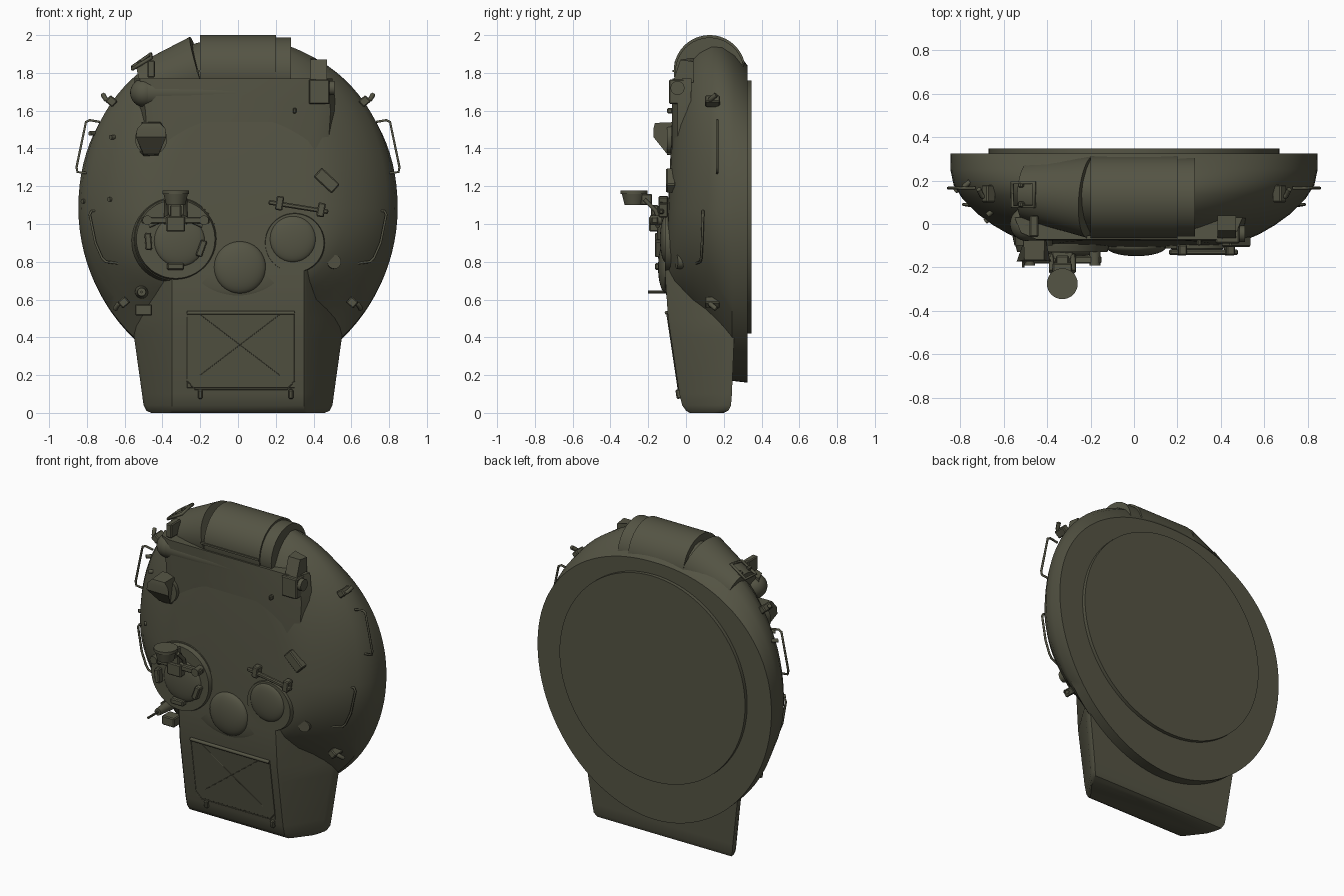
import bpy, bmesh, math
from mathutils import Matrix, Vector, Euler

cube = bpy.data.objects.get("Cube")
if cube:
    bpy.data.objects.remove(cube, do_unlink=True)

OLIVE = (0.09, 0.089, 0.058, 1)
mat = bpy.data.materials.new("olive paint")
mat.use_nodes = True
mat.diffuse_color = OLIVE
mat.node_tree.nodes["Principled BSDF"].inputs["Base Color"].default_value = OLIVE
meshes = []


def finish(name, bm, matrix=None):
    if matrix:
        bmesh.ops.transform(bm, matrix=matrix, verts=bm.verts)
    bmesh.ops.recalc_face_normals(bm, faces=bm.faces)
    me = bpy.data.meshes.new(name)
    bm.to_mesh(me)
    bm.free()
    me.materials.append(mat)
    ob = bpy.data.objects.new(name, me)
    bpy.context.collection.objects.link(ob)
    meshes.append(ob)
    return ob


def loft(name, rings):
    bm = bmesh.new()
    loops = [[bm.verts.new(p) for p in ring] for ring in rings]
    n = len(loops[0])
    for a, b in zip(loops, loops[1:]):
        for i in range(n):
            j = (i + 1) % n
            bm.faces.new((a[i], a[j], b[j], b[i]))
    bm.faces.new(loops[0])
    bm.faces.new(loops[-1])
    return finish(name, bm)


def box(name, loc, size, rot=(0, 0, 0), bevel=0.006):
    bm = bmesh.new()
    bmesh.ops.create_cube(bm, size=1, matrix=Matrix.Diagonal((*size, 1)))
    if bevel:
        bmesh.ops.bevel(bm, geom=bm.edges[:], offset=bevel, segments=1, affect='EDGES')
    return finish(name, bm, Matrix.Translation(loc) @ Euler(rot).to_matrix().to_4x4())


def cyl(name, start, end, r1, r2=None, sides=32):
    a, b = Vector(start), Vector(end)
    bm = bmesh.new()
    bmesh.ops.create_cone(bm, cap_ends=True, segments=sides, radius1=r1,
                          radius2=r1 if r2 is None else r2, depth=(b - a).length)
    turn = (b - a).to_track_quat('Z', 'Y').to_matrix().to_4x4()
    return finish(name, bm, Matrix.Translation((a + b) / 2) @ turn)


def dome(name, loc, r, h):
    bm = bmesh.new()
    bmesh.ops.create_uvsphere(bm, u_segments=32, v_segments=16, radius=1)
    return finish(name, bm, Matrix.Translation(loc) @ Matrix.Diagonal((r, h, r, 1)))


def tube(name, points, r, cyclic=False):
    cu = bpy.data.curves.new(name, 'CURVE')
    cu.dimensions = '3D'
    cu.bevel_depth = r
    cu.bevel_resolution = 1
    cu.use_fill_caps = True
    sp = cu.splines.new('POLY')
    sp.points.add(len(points) - 1)
    for p, q in zip(sp.points, points):
        p.co = (*q, 1)
    sp.use_cyclic_u = cyclic
    cu.materials.append(mat)
    ob = bpy.data.objects.new(name, cu)
    bpy.context.collection.objects.link(ob)


def roof_y(z):
    return -0.09 + 0.045 * (z - 1.2)


def bustle_y(z):
    return -0.035 - 0.15 * (z - 0.1)


# Main rounded shell: rings of (depth, half width, top, bottom)
def shell_ring(y, hw, top, bottom, zc=1.08, n=96):
    pts = []
    lean = 0.045 * (0.325 - y) / 0.415
    for i in range(n):
        t = 2 * math.pi * i / n
        c, s = math.cos(t), math.sin(t)
        e = 2 / 2.15 if s > 0 else 2 / 1.95
        z = zc + math.copysign(abs(s) ** e, s) * (top - zc if s > 0 else zc - bottom)
        pts.append((math.copysign(abs(c) ** e, c) * hw, y + lean * (z - 1.2), z))
    return pts


profile = [(0.325, 0.845, 1.84, 0.16), (0.25, 0.845, 1.93, 0.17), (0.18, 0.83, 1.975, 0.31),
           (0.12, 0.79, 1.985, 0.41), (0.05, 0.72, 1.96, 0.49), (0, 0.65, 1.92, 0.54),
           (-0.04, 0.58, 1.86, 0.57), (-0.07, 0.51, 1.8, 0.6), (-0.085, 0.44, 1.7, 0.64),
           (-0.09, 0.36, 1.6, 0.7)]
loft("turret_shell", [shell_ring(*p) for p in profile])

# Rear storage bustle with swept sides: levels of (z, half width, front, back)
levels = [(0, 0.46, 0.02, 0.2), (0.012, 0.485, 0, 0.225), (0.04, 0.5, -0.02, 0.238),
          (0.1, 0.508, bustle_y(0.1), 0.243), (0.4, 0.55, bustle_y(0.4), 0.255),
          (0.5, 0.555, bustle_y(0.5), 0.26), (0.75, 0.5, -0.112, 0.26), (0.95, 0.5, -0.095, 0.26)]
sections = []
for z, w, yf, yb in levels:
    half = [(0.35, yf), (0.365, yf + 0.015), (w - 0.015, yb - 0.06), (w, yb - 0.02), (w, yb)]
    sections.append([(x, y, z) for x, y in half] + [(-x, y, z) for x, y in reversed(half)])
loft("rear_bustle", sections)

# Turret ring underneath
cyl("turret_ring", (0, 0.3, 1.09), (0, 0.348, 1.09), 0.67, sides=96)

# Gun mantlet cover, fairing on its right, band and slot strip
cyl("mantlet_cover", (-0.2, 0.125, 1.81), (0.2, 0.125, 1.81), 0.19, sides=64)
cyl("mantlet_fairing", (-0.2, 0.125, 1.81), (-0.5, 0.15, 1.72), 0.189, 0.13, sides=64)
cyl("mantlet_band", (0.2, 0.125, 1.805), (0.28, 0.125, 1.805), 0.182, sides=64)
box("mantlet_slot_strip", (-0.01, -0.062, 1.81), (0.42, 0.02, 0.012), bevel=0)

# Front roof plate blending into the roof, with a rounded side bulge
plate = []
for z, left, right, d in ((1.77, -0.45, 0.4, -0.006), (1.6, -0.42, 0.42, -0.003), (1.3, -0.4, 0.4, 0.012)):
    y = roof_y(z) + d
    plate.append([(left - 0.1, y + 0.1, z), (left - 0.07, y + 0.03, z), (left, y, z),
                  (right, y, z), (right + 0.07, y + 0.03, z), (right + 0.1, y + 0.1, z)])
loft("front_roof_plate", plate)
dome("roof_side_bulge", (-0.495, 0, 1.695), 0.076, 0.078)
cyl("roof_edge_roll", (-0.495, 0, 1.695), (0.38, 0.005, 1.695), 0.0755)

# Commander cupola and hatch
cx, cz = -0.33, 0.92
cyl("cupola_base", (cx, 0.08, cz), (cx, -0.1, cz), 0.26, 0.22, 48)
cyl("cupola_ring", (cx, -0.1, cz), (cx, -0.128, cz), 0.216, 0.208, 48)
dome("commander_hatch", (cx + 0.02, -0.125, cz - 0.01), 0.135, 0.03)
for deg in (185, 270, 340):
    a = math.radians(deg)
    box("cupola_periscope", (cx + 0.145 * math.cos(a), -0.14, cz + 0.145 * math.sin(a)),
        (0.035, 0.05, 0.09), (0, -a, 0))

# Searchlight and mount on the cupola
cyl("searchlight_body", (-0.33, -0.275, 1.1), (-0.33, -0.275, 1.165), 0.05, 0.066)
cyl("searchlight_rim", (-0.33, -0.275, 1.16), (-0.33, -0.275, 1.178), 0.071)
box("searchlight_back", (-0.33, -0.21, 1.13), (0.09, 0.06, 0.06))
box("mount_bar", (-0.33, -0.165, 1.02), (0.36, 0.035, 0.035))
box("mount_block", (-0.33, -0.16, 1.0), (0.1, 0.07, 0.08))
box("mount_post", (-0.33, -0.165, 1.065), (0.06, 0.04, 0.07))
for s in (-1, 1):
    tube("mount_arm", [(-0.33 + s * 0.05, y, z) for y, z in ((-0.14, 1.0), (-0.16, 1.07), (-0.22, 1.13))], 0.012)
    tube("mount_brace", [(-0.33 + s * 0.03, -0.17, 1.04), (-0.33 + s * 0.14, -0.15, 0.99)], 0.012)
    cyl("mount_knob", (-0.33 + s * 0.15, -0.13, 1.02), (-0.33 + s * 0.15, -0.19, 1.02), 0.025)

# Loader hatch and hinge bar
cyl("loader_hatch_base", (0.3, 0.1, 0.9), (0.3, -0.112, 0.9), 0.19, 0.155, 48)
dome("loader_hatch", (0.29, -0.108, 0.92), 0.122, 0.03)
box("loader_hinge_bar", (0.32, -0.13, 1.09), (0.32, 0.025, 0.025), (0, 0.16, 0))
for x in (0.22, 0.44):
    box("loader_hinge_block", (x, -0.12, 1.11 - 0.16 * (x - 0.22)), (0.04, 0.05, 0.075), (0, 0.16, 0))

# Ventilator dome
dome("ventilator_dome", (0.01, -0.105, 0.77), 0.138, 0.043)

# Gunner periscope head with sloped underside
loft("gunner_periscope", [[(-0.46 + s * w, y, z) for w, y, z in
     ((0.06, -0.05, 1.38), (0.04, -0.06, 1.36), (0.04, -0.1, 1.37), (0.08, -0.172, 1.46),
      (0.075, -0.172, 1.505), (0.045, -0.165, 1.535), (0.05, -0.05, 1.54))] for s in (-1, 1)])
cyl("periscope_collar", (-0.46, -0.05, 1.45), (-0.46, -0.1, 1.45), 0.085)

# Right front sight box with fin
box("sight_box", (0.43, -0.04, 1.7), (0.11, 0.1, 0.13))
cyl("sight_lens_tube", (0.47, -0.045, 1.72), (0.51, -0.045, 1.72), 0.037)
loft("sight_fin", [[(x, y, z) for y, z in ((-0.07, 1.75), (-0.03, 1.87), (0.04, top), (0.04, 1.75))]
                   for x, top in ((0.385, 1.88), (0.47, 1.86))])
box("left_fin", (-0.46, -0.01, 1.82), (0.04, 0.1, 0.09))

# Wire bracket at upper left
tube("upper_bracket", [(-0.56, 0.08, 1.82), (-0.46, 0.08, 1.88), (-0.46, 0.19, 1.9), (-0.56, 0.19, 1.83)], 0.01, True)
for y in (0.09, 0.18):
    box("bracket_post", (-0.51, y, 1.84), (0.025, 0.025, 0.06), (0, -0.6, 0))

# Handrails and lifting hooks on both sides
for s in (-1, 1):
    side = "left" if s > 0 else "right"
    tube(side + "_upper_handrail", [(s * x, 0.165, z) for x, z in
         ((0.73, 1.54), (0.785, 1.55), (0.805, 1.54), (0.855, 1.3), (0.85, 1.275), (0.8, 1.27))], 0.007)
    tube(side + "_lower_handrail", [(s * x, y, z) for x, y, z in
         ((0.72, 0.09, 1.07), (0.775, 0.09, 1.07), (0.785, 0.09, 1.05), (0.755, 0.085, 0.9),
          (0.72, 0.08, 0.82), (0.7, 0.075, 0.8), (0.62, 0.05, 0.79))], 0.007)
    for x, z, up in ((0.67, 1.65, 1), (0.605, 0.585, -1)):
        box(side + "_hook_base", (s * x, 0.14, z), (0.05, 0.08, 0.045), (0, -s * up * 0.7, 0))
        tube(side + "_lifting_hook", [(s * x, 0.12, z), (s * (x + 0.03), 0.13, z + up * 0.01),
                                      (s * (x + 0.045), 0.16, z + up * 0.035)], 0.013)

# Small fittings
for x, y, z in ((-0.77, 0.18, 1.48), (-0.66, 0.05, 1.46), (-0.81, 0.16, 1.12), (-0.67, 0.02, 1.13)):
    cyl("small_stud", (x + 0.015, y + 0.015, z), (x - 0.015, y - 0.01, z), 0.012, sides=12)
box("signal_box", (0.47, -0.08, 1.23), (0.13, 0.05, 0.065), (0, 0.75, 0))
cyl("side_port_plug", (0.49, 0.05, 0.8), (0.51, -0.05, 0.8), 0.037)
box("roof_nub", (0.3, -0.085, 1.6), (0.02, 0.03, 0.03))
cyl("antenna_base", (-0.51, 0.06, 0.64), (-0.51, -0.1, 0.64), 0.035, 0.022)
cyl("antenna_rod", (-0.51, -0.1, 0.64), (-0.51, -0.2, 0.64), 0.007, sides=10)
box("antenna_bracket", (-0.5, 0.03, 0.545), (0.09, 0.08, 0.06))

# Bustle panel, cross ribs and hinges
tilt = math.atan(0.15)
box("bustle_panel", (0.015, bustle_y(0.33), 0.33), (0.57, 0.006, 0.4), (tilt, 0, 0), 0.002)


def on_bustle(x, z):
    return (x, bustle_y(z) - 0.003, z)


tube("bustle_panel_frame", [on_bustle(x, z) for x, z in
     ((-0.27, 0.53), (-0.27, 0.17), (-0.23, 0.125), (0.26, 0.125), (0.3, 0.17), (0.3, 0.53))], 0.003)
tube("bustle_top_bar", [on_bustle(x, 0.53) for x in (-0.27, 0.3)], 0.011)
for s in (-1, 1):
    tube("bustle_cross_rib", [on_bustle(0.01 - s * 0.21, 0.2), on_bustle(0.01 + s * 0.21, 0.52)], 0.002)
    box("bustle_hinge", on_bustle(0.04 + s * 0.24, 0.1), (0.025, 0.03, 0.05), (tilt, 0, 0))

# Smooth shading with sharp edges kept
bpy.ops.object.select_all(action='DESELECT')
for ob in meshes:
    ob.select_set(True)
bpy.context.view_layer.objects.active = meshes[0]
bpy.ops.object.shade_smooth_by_angle(angle=math.radians(35))
